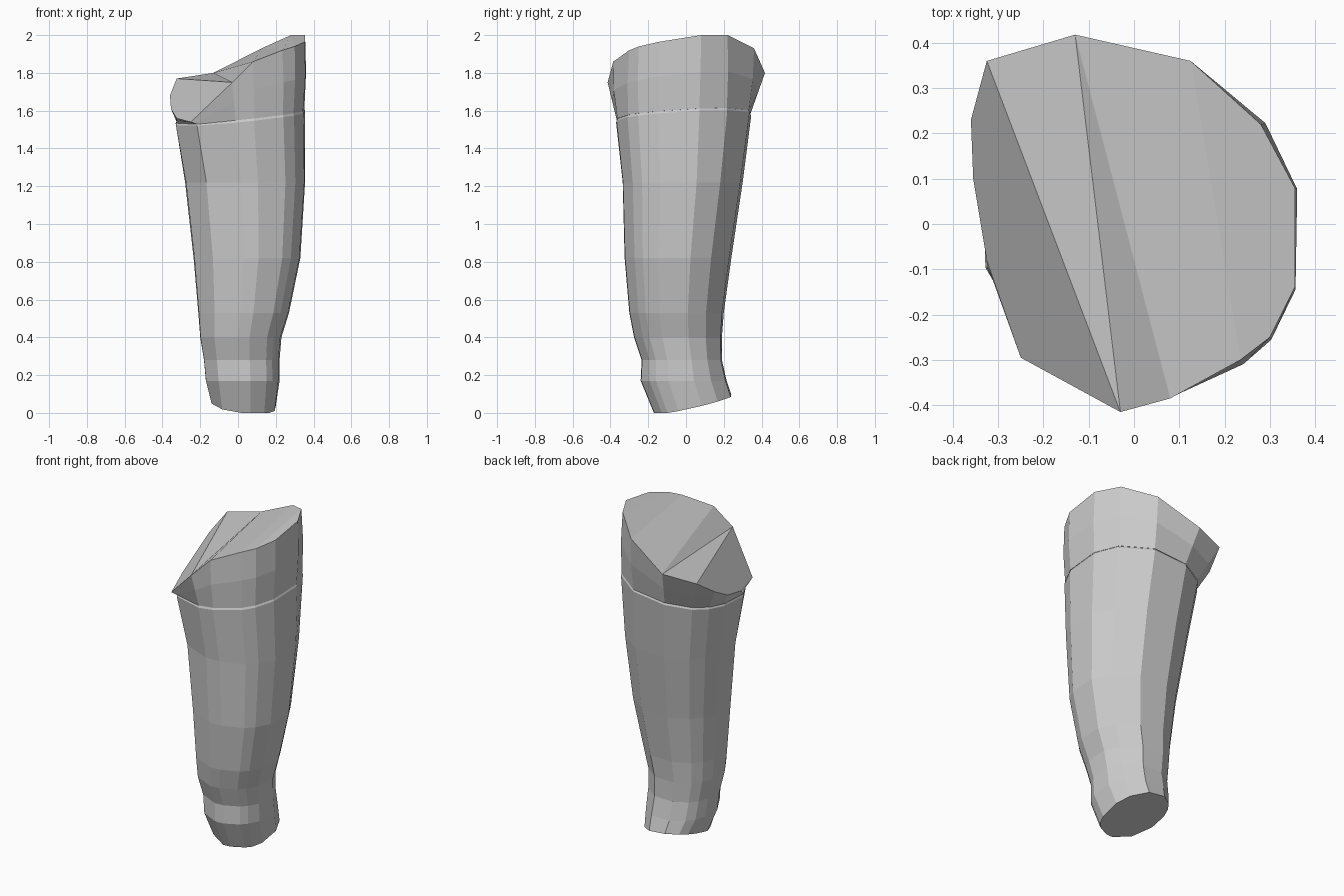
import bpy, bmesh, math

if "Cube" in bpy.data.objects:
    bpy.data.objects.remove(bpy.data.objects["Cube"])

# Oblique cut rim of the upper part (x, y, z), counter-clockwise from the front-left corner
RIM = [(-.25, -.295, 1.54), (-.03, -.415, 1.75), (.08, -.385, 1.86), (.235, -.30, 1.92),
       (.30, -.25, 1.94), (.355, -.14, 1.965), (.355, .08, 2.0), (.28, .22, 2.0),
       (.125, .36, 1.93), (-.13, .418, 1.80), (-.325, .36, 1.77), (-.36, .23, 1.68),
       (-.355, .10, 1.61), (-.325, -.08, 1.56)]
ANGLES = [math.atan2(y, x) for x, y, z in RIM]

# Leg sections: z, xmin, xmax, ymin, ymax, tilt along x, tilt along y,
# roundness towards front-left/back-right, roundness towards front-right/back-left
SECTIONS = [(.038, -.14, .20, -.17, .24, -.10, .23, 2.0, 2.1),
            (.17, -.17, .22, -.24, .215, 0, 0, 1.9, 2.1),
            (.28, -.18, .22, -.235, .19, 0, 0, 1.9, 2.1),
            (.40, -.20, .23, -.275, .19, 0, 0, 1.85, 2.1),
            (.53, -.21, .27, -.30, .20, 0, 0, 1.8, 2.15),
            (.82, -.235, .33, -.325, .24, 0, 0, 1.8, 2.2),
            (1.22, -.28, .355, -.335, .30, 0, 0, 1.9, 2.4),
            (1.56, -.33, .355, -.37, .345, .10, .06, 2.1, 2.4)]


def fit(values, lo, hi):
    a, b = min(values), max(values)
    return [lo + (v - a) / (b - a) * (hi - lo) for v in values]


def ring(z, x0, x1, y0, y1, tx, ty, p_same, p_cross, grow=1.0):
    cx, cy = (x0 + x1) / 2, (y0 + y1) / 2
    xs, ys = [], []
    for a in ANGLES:
        c, s = math.cos(a), math.sin(a)
        p = p_same if c * s > 0 else p_cross
        k = (abs(c) ** p + abs(s) ** p) ** (-1 / p)
        xs.append(c * k)
        ys.append(s * k)
    pts = []
    for x, y in zip(fit(xs, x0, x1), fit(ys, y0, y1)):
        x, y = cx + (x - cx) * grow, cy + (y - cy) * grow
        pts.append((x, y, max(0, z + tx * x + ty * y)))
    return pts


def loft(name, rings, caps):
    bm = bmesh.new()
    rows = [[bm.verts.new(p) for p in r] for r in rings]
    n = len(ANGLES)
    for a, b in zip(rows, rows[1:]):
        for i in range(n):
            j = (i + 1) % n
            bm.faces.new((a[i], a[j], b[j], b[i]))
    for row, ids in caps:
        bm.faces.new([rows[row][i] for i in ids])
    bmesh.ops.recalc_face_normals(bm, faces=bm.faces)
    me = bpy.data.meshes.new(name)
    bm.to_mesh(me)
    bm.free()
    ob = bpy.data.objects.new(name, me)
    bpy.context.collection.objects.link(ob)
    return ob


# Tapering lower part with a narrow tucked-in lip at the seam
top = SECTIONS[-1]
leg_rings = [ring(*s) for s in SECTIONS]
lip = [(x, y, z + .012) for x, y, z in ring(*top, grow=.985)]
loft("lower_leg", leg_rings + [lip], [(0, range(14))])

# Upper part: seam ring, bulged middle ring, oblique folded cut
seam = [(x, y, min(z + .012, r[2] - .012)) for (x, y, z), r in zip(ring(*top, grow=.99), RIM)]
middle = []
for s, r in zip(seam, RIM):
    k = 1.02 if r[2] > 1.8 else 1.0
    middle.append(((s[0] + r[0]) / 2 * k, (s[1] + r[1]) / 2 * k, (s[2] + r[2]) / 2))
cut = [(1, 2, 9), (2, 3, 8, 9), (3, 4, 7, 8), (4, 5, 6, 7), (1, 9, 10),
       (0, 1, 10, 11, 12, 13)]
loft("upper_leg", [seam, middle, RIM], [(2, c) for c in cut])
